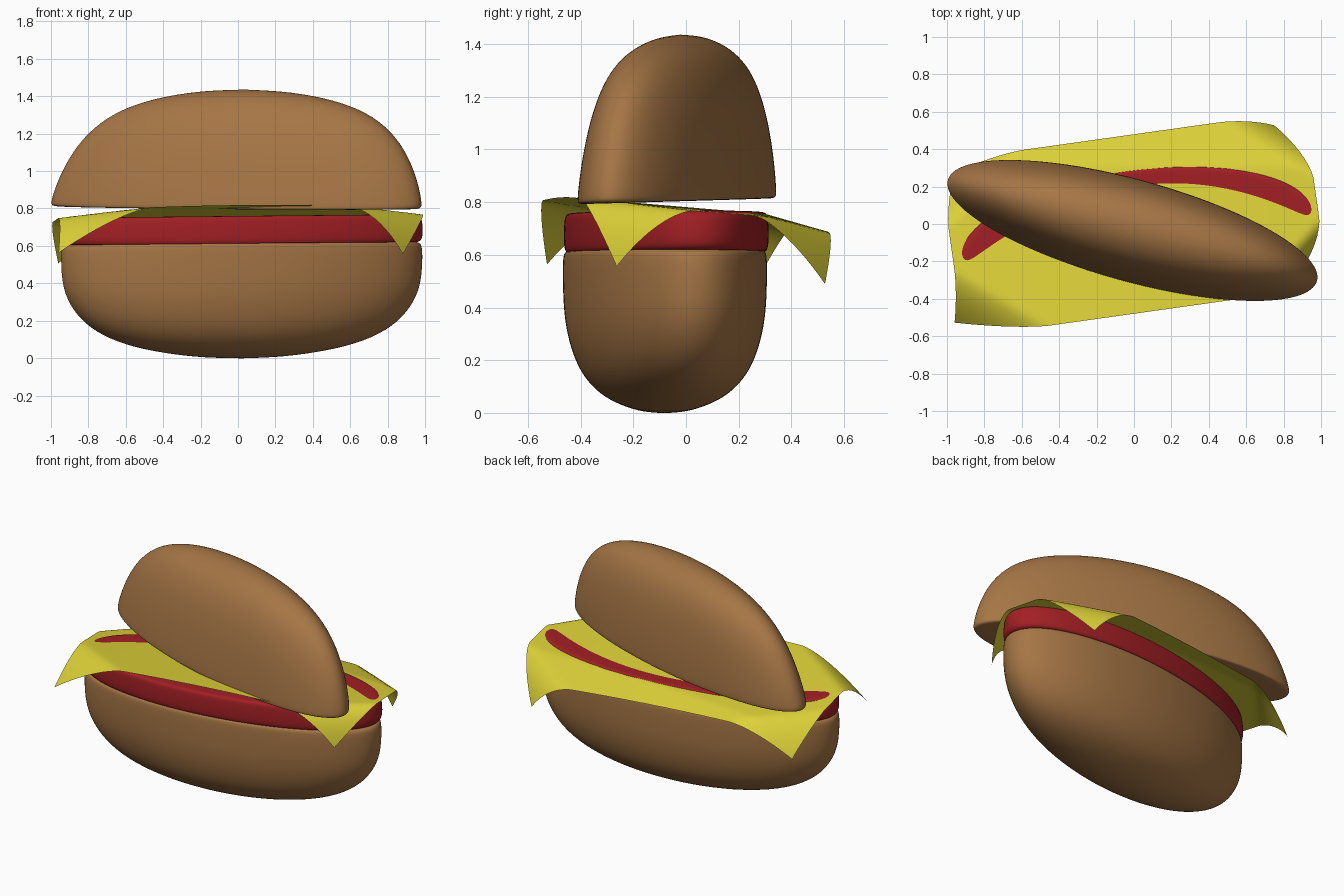
import bpy, bmesh, math
from mathutils import Vector

if "Cube" in bpy.data.objects:
    bpy.data.objects.remove(bpy.data.objects["Cube"])


def material(name, rgb):
    m = bpy.data.materials.new(name)
    m.diffuse_color = (*rgb, 1)
    m.use_nodes = True
    m.node_tree.nodes["Principled BSDF"].inputs["Base Color"].default_value = m.diffuse_color
    return m


def finish(name, bm, mat, levels):
    bmesh.ops.recalc_face_normals(bm, faces=bm.faces)
    me = bpy.data.meshes.new(name)
    bm.to_mesh(me)
    bm.free()
    me.materials.append(mat)
    me.polygons.foreach_set("use_smooth", [True] * len(me.polygons))
    ob = bpy.data.objects.new(name, me)
    bpy.context.collection.objects.link(ob)
    if levels:
        sub = ob.modifiers.new("smooth", "SUBSURF")
        sub.levels = sub.render_levels = levels
    return ob


def oval(name, profile, mat, center, radii, angle, tilt=(0, 0), lean=(0, 0), n=40):
    """Spin a (radius, z) profile into an oval, turn it in plan, then tilt it."""
    bm = bmesh.new()
    ca, sa = math.cos(math.radians(angle)), math.sin(math.radians(angle))
    z0 = profile[0][1]

    def point(r, z, a):
        u, v = radii[0] * r * math.cos(a), radii[1] * r * math.sin(a)
        x, y = ca * u - sa * v, sa * u + ca * v
        h = z - z0
        return bm.verts.new((x + center[0] + lean[0] * h, y + center[1] + lean[1] * h,
                             z + tilt[0] * x + tilt[1] * y))

    rings = [[point(r, z, math.tau * i / n) for i in range(n)] for r, z in profile[1:-1]]
    for lo, hi in zip(rings, rings[1:]):
        for i in range(n):
            bm.faces.new((lo[i], lo[i - 1], hi[i - 1], hi[i]))
    for ring, end in ((rings[0], profile[0]), (rings[-1], profile[-1])):
        pole = point(*end, 0)
        for i in range(n):
            bm.faces.new((ring[i], ring[i - 1], pole))
    return finish(name, bm, mat, 2)


bread = material("bread", (0.38, 0.18, 0.06))
meat = material("meat", (0.36, 0.014, 0.018))
yellow = material("cheese", (0.74, 0.65, 0.04))

# Lower bun and patty share the same plan outline
oval("bottom_bun", [(0, -0.002), (0.25, 0.006), (0.5, 0.04), (0.69, 0.09), (0.83, 0.16),
                    (0.92, 0.245), (0.975, 0.34), (0.995, 0.43), (1, 0.53), (0.997, 0.59),
                    (0.985, 0.61), (0.95, 0.617), (0.85, 0.617), (0, 0.617)],
     bread, (0.02, -0.08), (0.978, 0.37), 7.7, tilt=(0.008, 0))
oval("patty", [(0, 0.605), (0.93, 0.605), (0.985, 0.61), (0.998, 0.64), (1, 0.68),
               (0.995, 0.73), (0.985, 0.75), (0.96, 0.759), (0.9, 0.76), (0.8, 0.76), (0, 0.76)],
     meat, (0.02, -0.075), (0.98, 0.371), 7.7, tilt=(0.01, 0))

# Upper bun, turned the other way
oval("top_bun", [(0, 0.803), (0.9, 0.803), (0.98, 0.804), (1.0, 0.81), (1.005, 0.83),
                 (0.98, 0.93), (0.935, 1.04), (0.87, 1.15), (0.77, 1.255), (0.635, 1.335),
                 (0.46, 1.39), (0.25, 1.425), (0, 1.437)],
     bread, (-0.01, -0.035), (1.025, 0.273), -15.3, tilt=(0.0, 0.03), lean=(0.07, 0.02))

# Cheese slice: sloping sheet with four drooping corners (dx, dy, drop)
corners = {(1, 1): (-0.16, -0.08, 0.17), (1, -1): (-0.16, 0.07, 0.24),
           (-1, -1): (-0.05, 0.08, 0.22), (-1, 1): (0.08, -0.06, 0.18)}
HU, HV, NU, NV = 0.985, 0.475, 80, 44
ca, sa = math.cos(math.radians(8)), math.sin(math.radians(8))
bm = bmesh.new()
grid = []
for j in range(NV + 1):
    row = []
    for i in range(NU + 1):
        u, v = HU * (2 * i / NU - 1), HV * (2 * j / NV - 1)
        x, y = ca * u - sa * v, sa * u + ca * v
        z = 0.777 + 0.0225 * x - 0.03 * x * x - 0.085 * y - 0.2 * max(0, y - 0.3)
        q = max(0, 1 - (HU - abs(u)) / 0.46 - (HV - abs(v)) / 0.37)
        dx, dy, drop = corners[(1 if u > 0 else -1, 1 if v > 0 else -1)]
        s = q ** 1.5
        row.append(bm.verts.new(Vector((x, y, z)) + s * Vector((dx, dy, -drop))))
    grid.append(row)
for a, b in zip(grid, grid[1:]):
    for i in range(NU):
        bm.faces.new((a[i], a[i + 1], b[i + 1], b[i]))
finish("cheese_slice", bm, yellow, 0)
